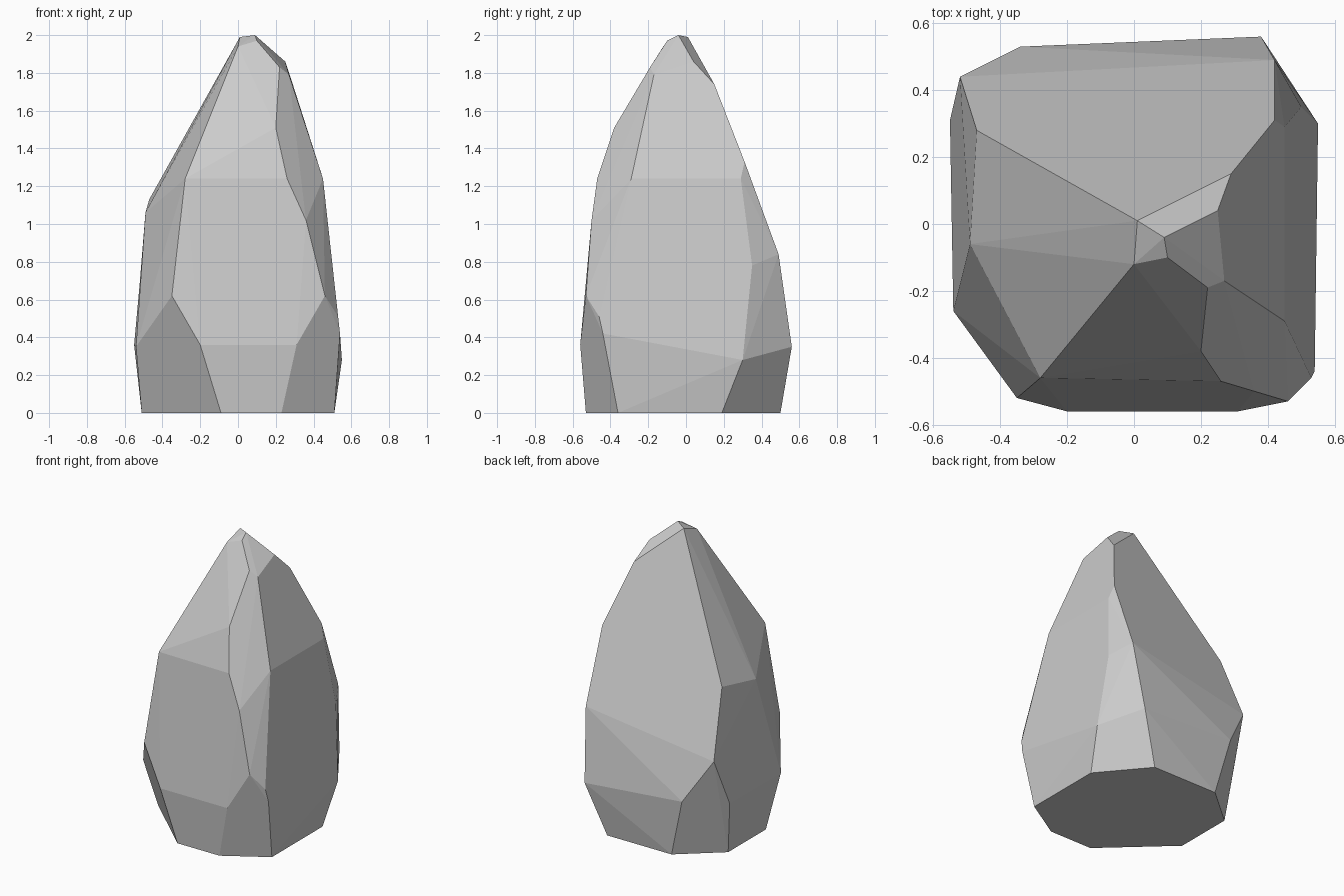
import bpy
import bmesh
import math

# Remove the default object only
default = bpy.data.objects.get("Cube")
if default:
    bpy.data.objects.remove(default, do_unlink=True)


def make_material(name, colour):
    """Plain single-colour material for viewport and render."""
    material = bpy.data.materials.new(name)
    material.use_nodes = True
    material.diffuse_color = colour
    for node in material.node_tree.nodes:
        if node.type == 'BSDF_PRINCIPLED':
            node.inputs["Base Color"].default_value = colour
    return material


def chiselled_stone(name, corner_groups, material, crease_limit):
    """Wrap a tight convex skin around the corner groups and merge
    nearly flat neighbouring triangles into clean chiselled facets."""
    mesh = bpy.data.meshes.new(name)
    bm = bmesh.new()
    for group in corner_groups:
        for corner in group:
            bm.verts.new([value / 100 for value in corner])
    hull = bmesh.ops.convex_hull(bm, input=bm.verts[:])
    unused = [item for item in hull["geom_interior"] + hull["geom_unused"]
              if isinstance(item, bmesh.types.BMVert) and item.is_valid]
    bmesh.ops.delete(bm, geom=list(set(unused)), context='VERTS')
    bmesh.ops.dissolve_limit(bm, angle_limit=math.radians(crease_limit),
                             verts=bm.verts[:], edges=bm.edges[:])
    bmesh.ops.recalc_face_normals(bm, faces=bm.faces[:])
    for face in bm.faces:
        face.smooth = False
    bm.to_mesh(mesh)
    bm.free()
    mesh.materials.append(material)
    stone = bpy.data.objects.new(name, mesh)
    bpy.context.scene.collection.objects.link(stone)
    return stone


# Corners of the stone in hundredths of a unit, grouped from ground to tip
ground_outline = [(51, 19, 0), (51, -36, 0), (23, -53, 0), (-9, -53, 0),
                  (-51, -14, 0), (-51, 27, 0), (-24, 50, 0), (25, 50, 0)]
widest_belt = [(55, 30, 28), (54, -44, 42), (53, -46, 51), (31, -56, 36),
               (-20, -56, 36), (-54, -26, 35), (-55, 31, 36),
               (-34, 53, 40), (38, 56, 35)]
waist = [(46, -53, 62), (-35, -52, 62), (-52, 44, 69), (42, 49, 84),
         (50, 35, 78)]
shoulders = [(36, -50, 102), (26, -47, 124), (-28, -46, 124),
             (-49, -6, 106), (-47, 28, 113), (42, 31, 133),
             (45, 29, 124), (45, -29, 124)]
peak = [(20, -38, 151), (22, -19, 183), (27, -17, 179), (29, 15, 174),
        (25, 4, 186), (0, -12, 194), (10, -10, 197), (1, 1, 199),
        (9, -4, 200)]

stone_grey = make_material("stone grey", (0.6, 0.6, 0.6, 1.0))
chiselled_stone("standing_stone",
                [ground_outline, widest_belt, waist, shoulders, peak],
                stone_grey, crease_limit=3)
